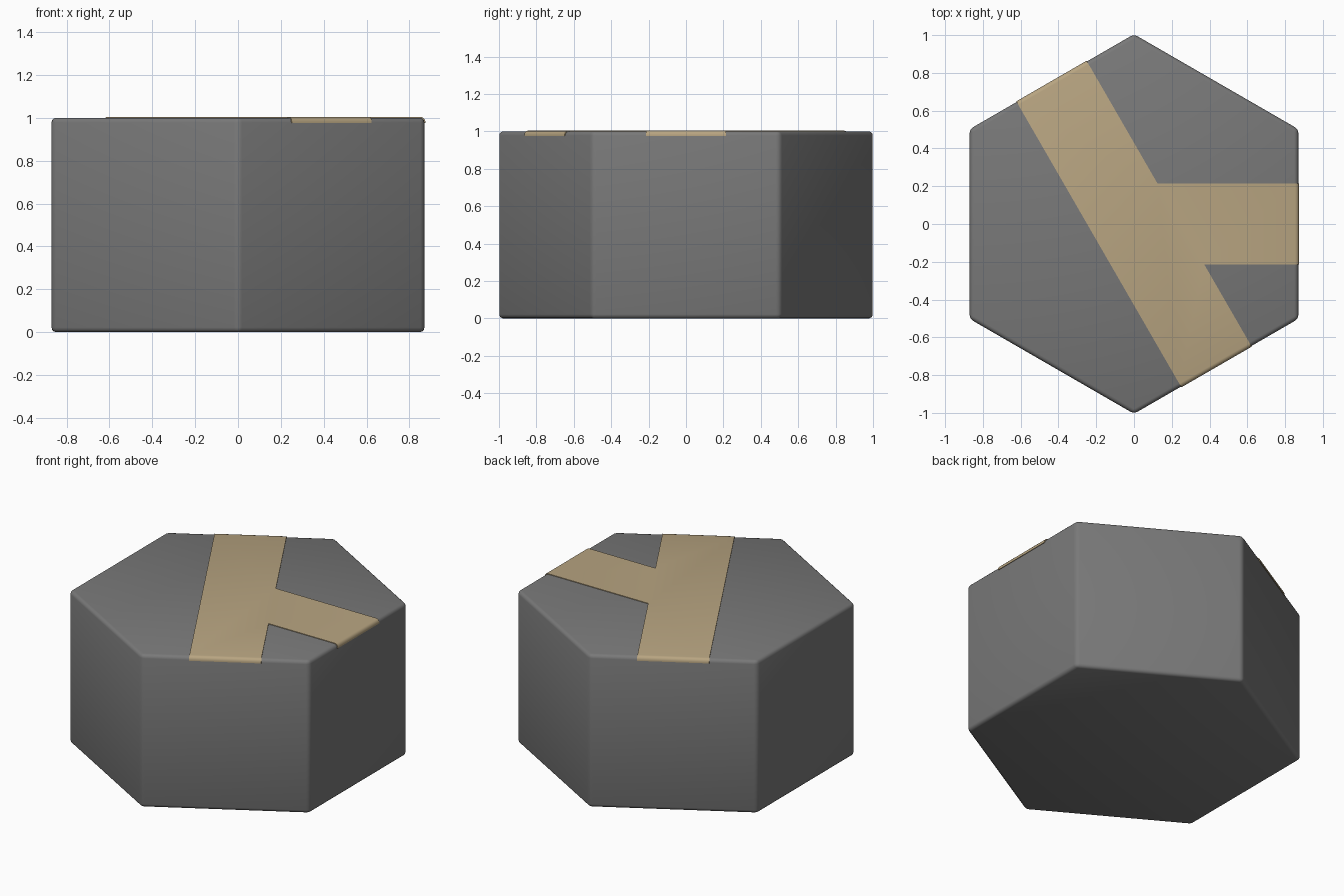
import bpy, bmesh, math

if "Cube" in bpy.data.objects:
    bpy.data.objects.remove(bpy.data.objects["Cube"])

APOTHEM = 0.87      # centre to flat side
RAISE = 0.004       # how far the path stands proud of the block
BEVEL = 0.022
HALF = 0.215        # half width of the path


def prism(name, points, z0, z1, color, bevel_test):
    """Extrude an outline and round the edges picked by bevel_test."""
    bm = bmesh.new()
    face = bm.faces.new([bm.verts.new((x, y, z0)) for x, y in points])
    ext = bmesh.ops.extrude_face_region(bm, geom=[face])
    for v in ext["geom"]:
        if isinstance(v, bmesh.types.BMVert):
            v.co.z = z1
    bmesh.ops.recalc_face_normals(bm, faces=bm.faces)
    edges = [e for e in bm.edges if bevel_test(e)]
    bmesh.ops.bevel(bm, geom=edges, offset=BEVEL, segments=3, profile=0.5,
                    affect='EDGES', clamp_overlap=True)
    mesh = bpy.data.meshes.new(name)
    bm.to_mesh(mesh)
    bm.free()
    obj = bpy.data.objects.new(name, mesh)
    bpy.context.collection.objects.link(obj)
    mat = bpy.data.materials.new(name + "_color")
    mat.diffuse_color = color
    mat.use_nodes = True
    mat.node_tree.nodes["Principled BSDF"].inputs["Base Color"].default_value = mat.diffuse_color
    mesh.materials.append(mat)
    bpy.ops.object.select_all(action='DESELECT')
    obj.select_set(True)
    bpy.context.view_layer.objects.active = obj
    bpy.ops.object.shade_smooth_by_angle(angle=math.radians(40))
    return obj


# Hexagonal block, corners on the y axis
R = APOTHEM / math.cos(math.pi / 6)
hexagon = [(R * math.cos(a), R * math.sin(a))
           for a in (math.radians(30 + 60 * i) for i in range(6))]
prism("hex_block", hexagon, 0, 1.0, (0.19, 0.19, 0.19, 1), lambda e: True)

# Three-way path: a straight strip with one side branch
END = APOTHEM + RAISE


def along(angle, out, side):
    """Point 'out' along a direction and 'side' to its left."""
    a = math.radians(angle)
    return (out * math.cos(a) - side * math.sin(a),
            out * math.sin(a) + side * math.cos(a))


t60, t30 = math.tan(math.radians(60)), math.tan(math.radians(30))
path = [along(0, END, -HALF), along(0, END, HALF),
        along(0, HALF * t30, HALF),
        along(120, END, -HALF), along(120, END, HALF),
        along(300, END, -HALF), along(300, END, HALF),
        along(0, HALF * t60, -HALF)]
TOP = 1.0 + RAISE


def outer_top_edge(e):
    mid = (e.verts[0].co + e.verts[1].co) / 2
    at_end = abs(e.calc_length() - 2 * HALF) < 0.01
    return at_end and mid.z > TOP - 0.001 and mid.xy.length > END - 0.01


prism("path", path, 0.975, TOP, (0.48, 0.375, 0.22, 1), outer_top_edge)
